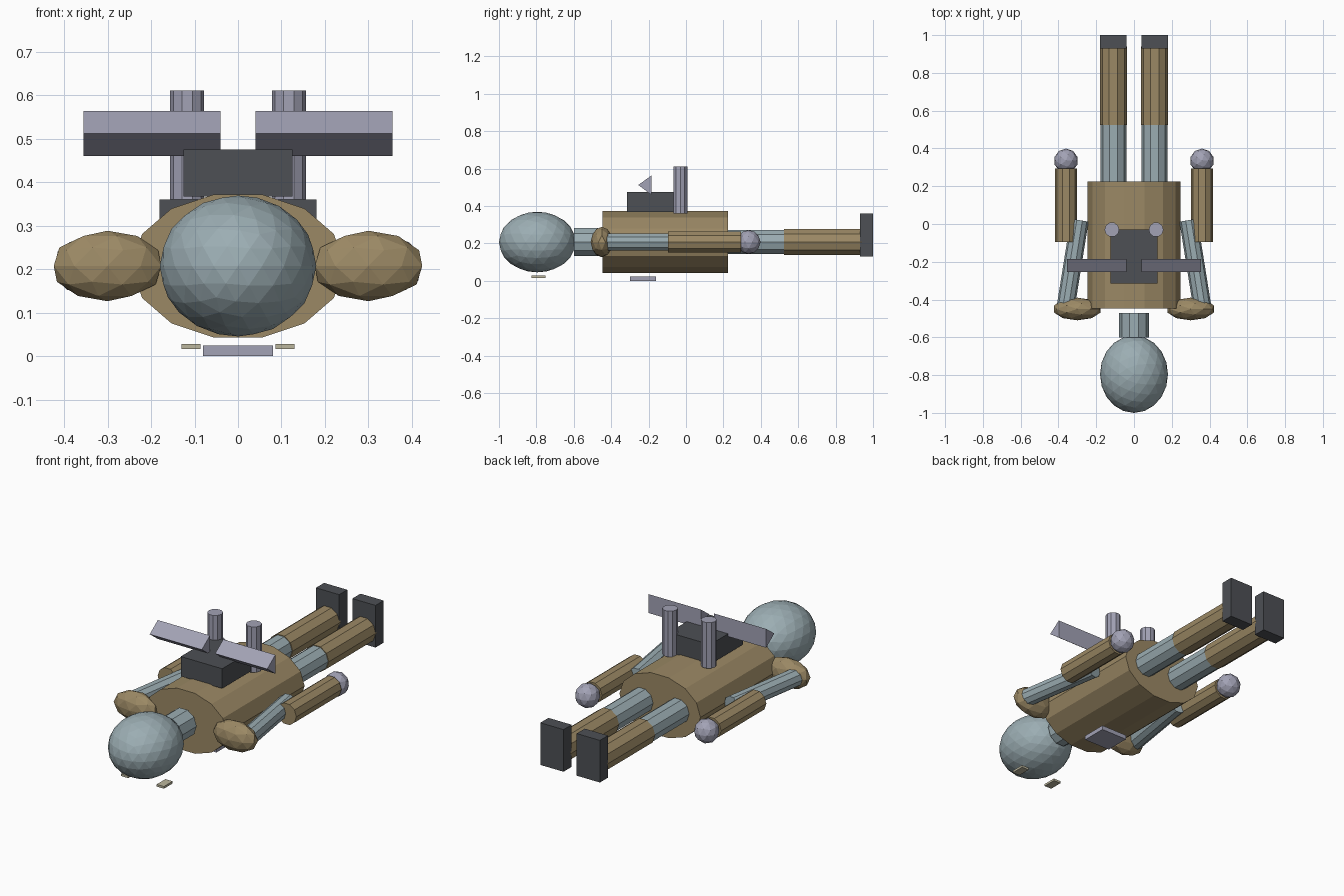
import bpy, bmesh, math
from mathutils import Vector, Matrix

if "Cube" in bpy.data.objects:
    bpy.data.objects.remove(bpy.data.objects["Cube"])


def mat(name, rgb):
    m = bpy.data.materials.new(name)
    m.diffuse_color = (*rgb, 1)
    m.use_nodes = True
    m.node_tree.nodes["Principled BSDF"].inputs["Base Color"].default_value = m.diffuse_color
    return m


TAN = mat("tan", (0.33, 0.25, 0.13))
BLUE = mat("blue_grey", (0.33, 0.42, 0.45))
DARK = mat("dark_grey", (0.075, 0.08, 0.09))
LILAC = mat("lilac_grey", (0.36, 0.36, 0.46))
PALE = mat("pale_yellow", (0.50, 0.47, 0.34))


def finish(name, bm, material):
    bmesh.ops.recalc_face_normals(bm, faces=bm.faces)
    me = bpy.data.meshes.new(name)
    bm.to_mesh(me)
    bm.free()
    me.materials.append(material)
    ob = bpy.data.objects.new(name, me)
    bpy.context.collection.objects.link(ob)


def box(name, lo, hi, material):
    lo, hi = Vector(lo), Vector(hi)
    bm = bmesh.new()
    bmesh.ops.create_cube(bm, size=1, matrix=Matrix.Translation((lo + hi) / 2)
                          @ Matrix.Diagonal((*[abs(d) for d in hi - lo], 1)))
    finish(name, bm, material)


def ball(name, c, r, material, sub=2):
    bm = bmesh.new()
    bmesh.ops.create_icosphere(bm, subdivisions=sub, radius=1,
                               matrix=Matrix.Translation(c) @ Matrix.Diagonal((*r, 1)))
    finish(name, bm, material)


def tube(name, a, b, rx, material, rz=None, sides=10):
    """Capped prism from a to b, with an optional elliptical section."""
    a, b = Vector(a), Vector(b)
    axis = (b - a).normalized()
    v = Vector((0, 0, 1)) if abs(axis.z) < 0.9 else Vector((0, 1, 0))
    u = v.cross(axis).normalized()
    bm = bmesh.new()
    rings = []
    for p in (a, b):
        ring = []
        for i in range(sides):
            t = 2 * math.pi * i / sides
            ring.append(bm.verts.new(p + u * rx * math.cos(t) + v * (rz or rx) * math.sin(t)))
        bm.faces.new(ring)
        rings.append(ring)
    for i in range(sides):
        j = (i + 1) % sides
        bm.faces.new((rings[0][i], rings[0][j], rings[1][j], rings[1][i]))
    finish(name, bm, material)


def wedge(name, x0, x1, profile, material):
    bm = bmesh.new()
    r = [[bm.verts.new((x, y, z)) for y, z in profile] for x in (x0, x1)]
    bm.faces.new(r[0])
    bm.faces.new(r[1])
    for i in range(3):
        j = (i + 1) % 3
        bm.faces.new((r[0][i], r[0][j], r[1][j], r[1][i]))
    finish(name, bm, material)


Z = 0.207  # height of the body axis

# Body, lying face down
tube("torso", (0, -0.447, Z), (0, 0.225, Z), 0.245, TAN, rz=0.169, sides=14)
tube("neck", (0, -0.60, Z), (0, -0.47, Z), 0.079, BLUE)
ball("head", (0, -0.795, Z), (0.18, 0.205, 0.162), BLUE, sub=3)
box("chest_plate", (-0.08, -0.30, 0), (0.08, -0.16, 0.024), LILAC)
box("backpack", (-0.125, -0.315, 0.367), (0.125, -0.03, 0.475), DARK)

# Paired parts
for s, side in ((-1, "left"), (1, "right")):
    box(f"{side}_eye", (s * 0.086, -0.825, 0.016), (s * 0.13, -0.75, 0.028), PALE)
    # Arm
    ball(f"{side}_shoulder", (s * 0.30, -0.45, Z), (0.13, 0.06, 0.081), TAN)
    tube(f"{side}_upper_arm", (s * 0.36, -0.43, Z), (s * 0.288, 0.02, Z), 0.048, BLUE)
    tube(f"{side}_forearm", (s * 0.36, -0.095, Z), (s * 0.36, 0.295, Z), 0.059, TAN)
    ball(f"{side}_hand", (s * 0.36, 0.335, Z), (0.064,) * 3, LILAC)
    # Leg
    tube(f"{side}_thigh", (s * 0.109, 0.20, Z), (s * 0.109, 0.54, Z), 0.068, BLUE)
    tube(f"{side}_shin", (s * 0.109, 0.525, Z), (s * 0.109, 0.94, Z), 0.072, TAN)
    box(f"{side}_foot", (s * 0.04, 0.93, 0.13), (s * 0.18, 1.0, 0.36), DARK)
    # Backpack thruster and wing
    tube(f"{side}_thruster", (s * 0.117, -0.03, 0.36), (s * 0.117, -0.03, 0.61), 0.039, LILAC)
    wedge(f"{side}_wing", s * 0.04, s * 0.355,
          [(-0.255, 0.512), (-0.185, 0.563), (-0.185, 0.46)], LILAC)
